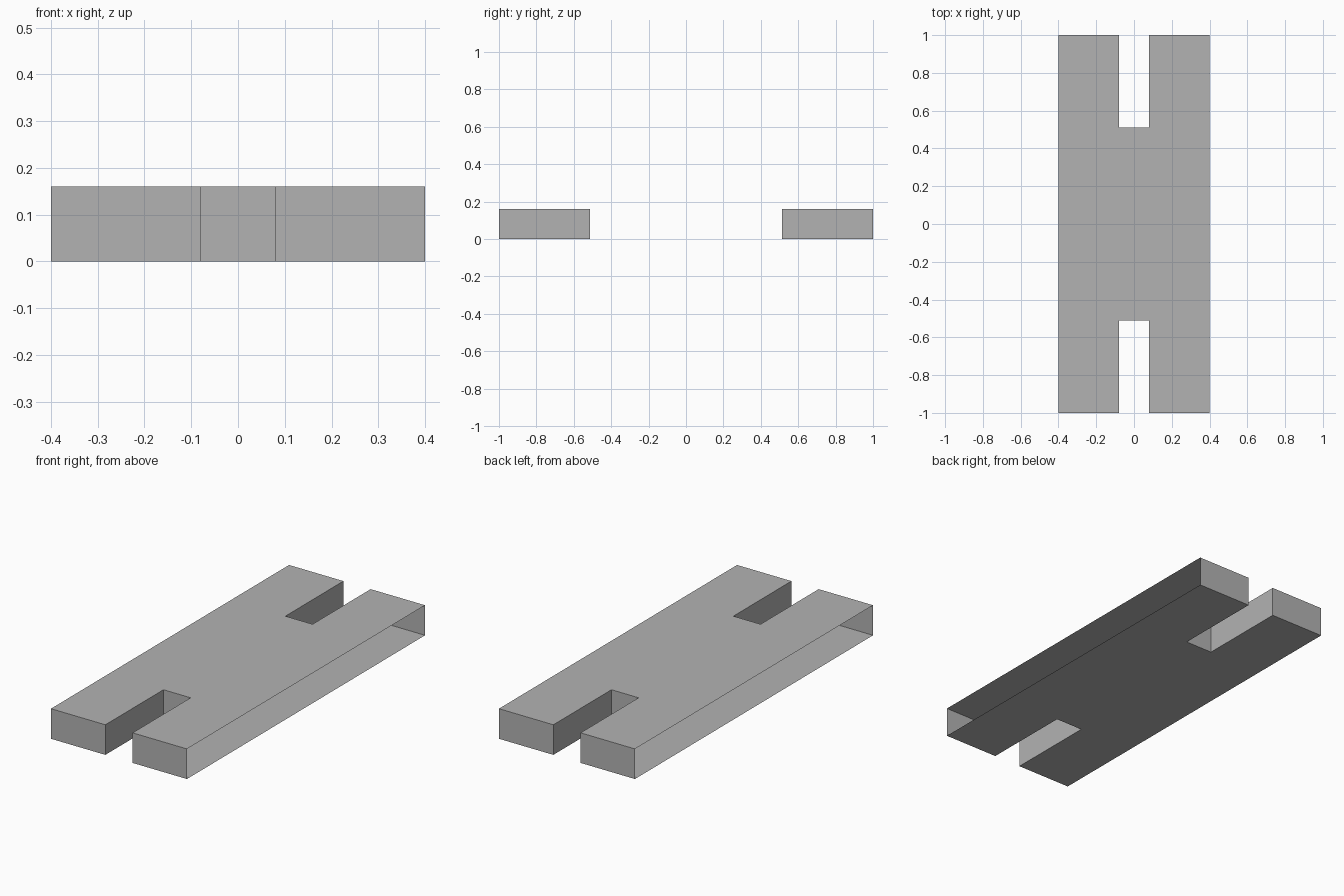
import bpy
import bmesh
from mathutils import Vector

cube = bpy.data.objects.get("Cube")
if cube:
    bpy.data.objects.remove(cube, do_unlink=True)

HALF_W, HALF_L, HEIGHT = 0.4, 1.0, 0.16
SLOT_X, SLOT_Y = 0.08, 0.512

# Plain grey material
grey = bpy.data.materials.new("plain_grey")
grey.use_nodes = True
colour = (0.45, 0.45, 0.45, 1)
grey.diffuse_color = colour
grey.node_tree.nodes["Principled BSDF"].inputs["Base Color"].default_value = colour

# H-shaped outline: one half, then the same half turned around
half = [(HALF_W, -HALF_L), (HALF_W, HALF_L), (SLOT_X, HALF_L),
        (SLOT_X, SLOT_Y), (-SLOT_X, SLOT_Y), (-SLOT_X, HALF_L)]
outline = half + [(-x, -y) for x, y in half]

# Extrude the outline into a slab
bm = bmesh.new()
base = bm.faces.new([bm.verts.new((x, y, 0)) for x, y in outline])
bm.normal_update()
top = bmesh.ops.extrude_face_region(bm, geom=[base], use_keep_orig=True)
bmesh.ops.translate(bm, vec=Vector((0, 0, HEIGHT)),
                    verts=[g for g in top["geom"] if isinstance(g, bmesh.types.BMVert)])
bmesh.ops.recalc_face_normals(bm, faces=bm.faces)

# Leave both long sides open
open_sides = [f for f in bm.faces
              if abs(abs(f.calc_center_median().x) - HALF_W) < 0.001]
bmesh.ops.delete(bm, geom=open_sides, context='FACES_ONLY')

mesh = bpy.data.meshes.new("slotted_plate")
bm.to_mesh(mesh)
bm.free()
mesh.materials.append(grey)
plate = bpy.data.objects.new("slotted_plate", mesh)
bpy.context.collection.objects.link(plate)
